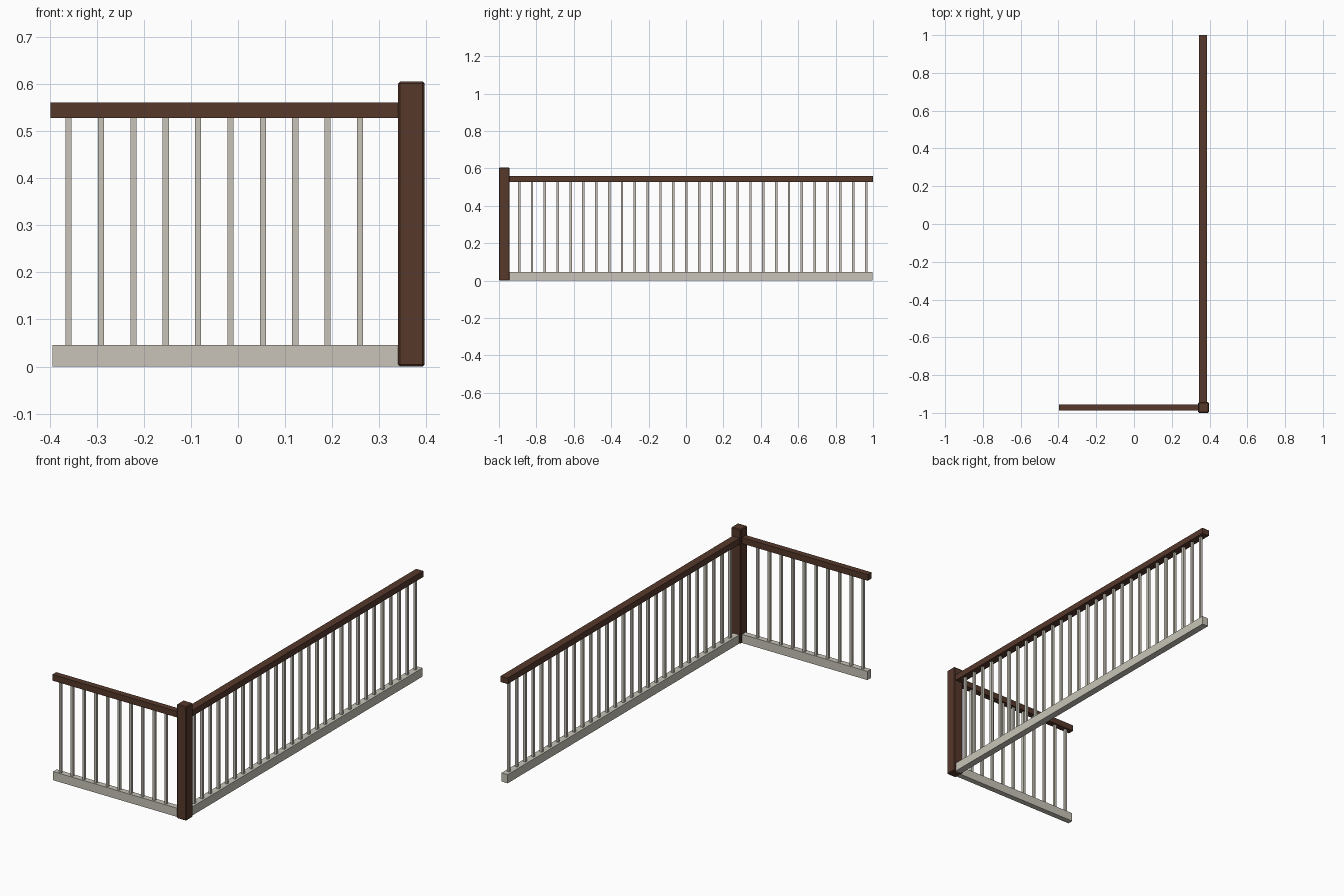
import bpy

if "Cube" in bpy.data.objects:
    bpy.data.objects.remove(bpy.data.objects["Cube"])


def make_material(name, rgb):
    mat = bpy.data.materials.new(name)
    mat.diffuse_color = (*rgb, 1.0)
    mat.use_nodes = True
    mat.node_tree.nodes["Principled BSDF"].inputs["Base Color"].default_value = mat.diffuse_color
    return mat


wood = make_material("dark_brown_wood", (0.092, 0.040, 0.024))
paint = make_material("warm_grey_paint", (0.578, 0.552, 0.479))


def box(name, mat, x, y, z, bevel=0.0):
    """Box spanning the given (low, high) ranges."""
    bpy.ops.mesh.primitive_cube_add(size=1)
    obj = bpy.context.object
    obj.name = name
    spans = (x, y, z)
    for v in obj.data.vertices:
        v.co = [lo if c < 0 else hi for c, (lo, hi) in zip(v.co, spans)]
    obj.data.materials.append(mat)
    if bevel:
        mod = obj.modifiers.new("edge_bevel", 'BEVEL')
        mod.width = bevel
        mod.segments = 1
    return obj


def around(c, width):
    return (c - width / 2, c + width / 2)


CX, CY = 0.366, -0.971           # lines of the two railing runs
RAIL_Z, BASE_Z = (0.528, 0.560), (0.0, 0.046)
BAR, STEP = 0.013, 0.0687

# Corner post
box("corner_post", wood, (0.340, 0.396), (-1.0, -0.943), (0.0, 0.605), 0.004)

# Short run along x
box("short_handrail", wood, (-0.398, 0.345), around(CY, 0.033), RAIL_Z)
box("short_base", paint, (-0.394, 0.345), around(CY, 0.030), BASE_Z)
for i in range(10):
    box("short_baluster", paint, around(-0.3595 + i * STEP, BAR),
        around(CY, BAR), (0.044, 0.530))

# Long run along y
box("long_handrail", wood, around(CX, 0.042), (-0.948, 1.0), RAIL_Z)
box("long_base", paint, around(CX, 0.036), (-0.948, 0.997), BASE_Z)
for i in range(28):
    box("long_baluster", paint, around(CX, BAR),
        around(0.963 - i * STEP, BAR), (0.044, 0.530))
